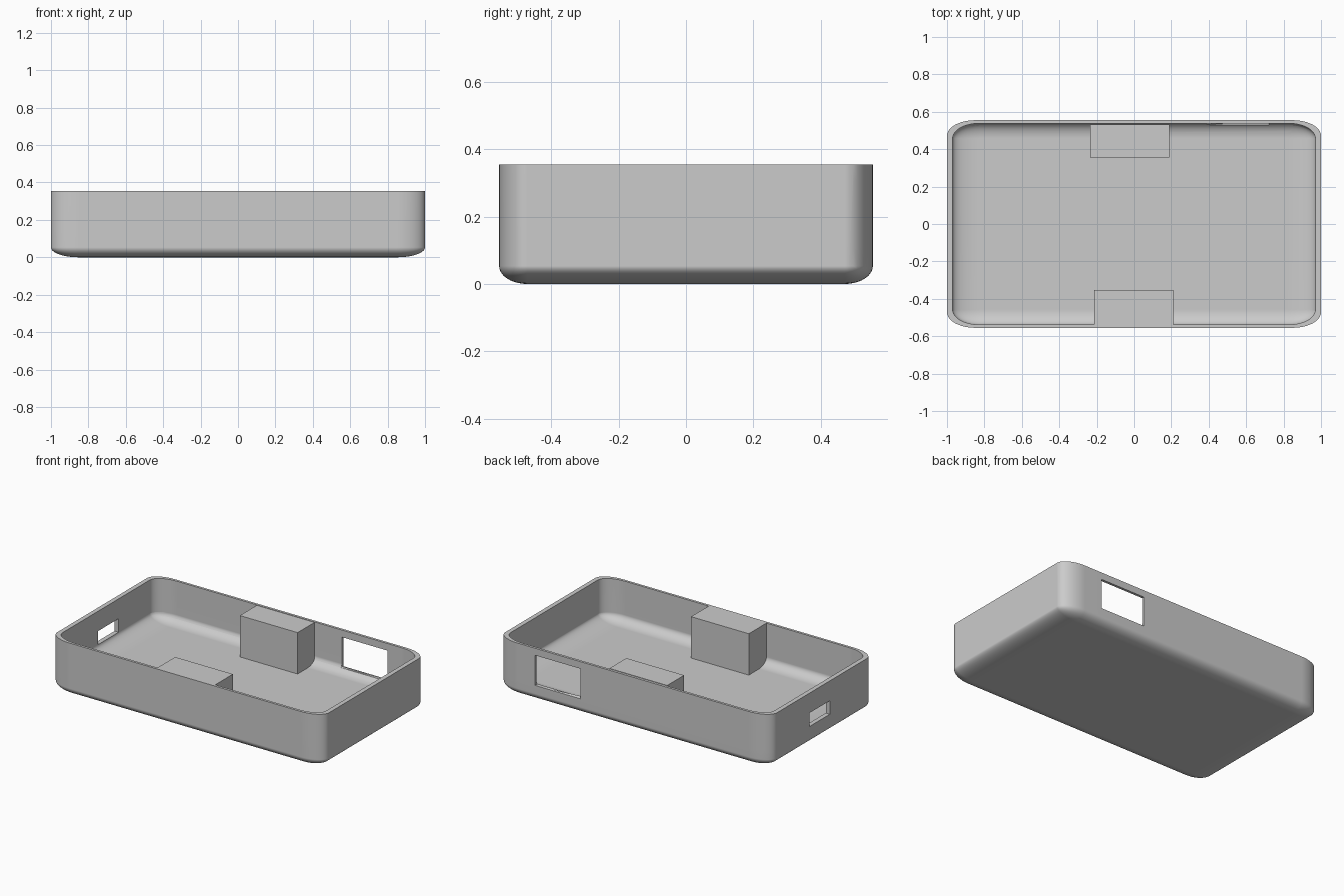
import bpy
import bmesh
from mathutils import Vector

HALF = Vector((1.0, 0.555, 0.355))   # half extents of the full rounded block
INNER = 0.97                         # cavity size relative to the shell
FLOOR = 0.08                         # height of the cavity floor

if "Cube" in bpy.data.objects:
    bpy.data.objects.remove(bpy.data.objects["Cube"], do_unlink=True)

grey = bpy.data.materials.new("light_grey_plastic")
grey.use_nodes = True
colour = (0.6, 0.6, 0.6, 1.0)
grey.diffuse_color = colour
grey.node_tree.nodes["Principled BSDF"].inputs["Base Color"].default_value = colour


def add_object(name, bm):
    bmesh.ops.recalc_face_normals(bm, faces=bm.faces[:])
    if bm.calc_volume(signed=True) < 0:
        bmesh.ops.reverse_faces(bm, faces=bm.faces[:])
    mesh = bpy.data.meshes.new(name)
    bm.to_mesh(mesh)
    bm.free()
    mesh.materials.append(grey)
    obj = bpy.data.objects.new(name, mesh)
    bpy.context.collection.objects.link(obj)
    return obj


def block(name, low, high):
    """Plain box between two corners."""
    low, high = Vector(low), Vector(high)
    bm = bmesh.new()
    bmesh.ops.create_cube(bm, size=1)
    bmesh.ops.scale(bm, vec=high - low, verts=bm.verts[:])
    bmesh.ops.translate(bm, vec=(low + high) / 2, verts=bm.verts[:])
    add_object(name, bm)


def cut_opening(bm, axis, side, span, heights):
    """Cut a rectangle through the wall facing along axis, with its reveal."""
    across = 1 - axis

    def wall_faces():
        return [f for f in bm.faces if abs(f.normal[axis]) > 0.3
                and f.calc_center_median()[axis] * side > 0.9 * HALF[axis]]

    for direction, positions in ((across, span), (2, heights)):
        normal = Vector((0, 0, 0))
        normal[direction] = 1
        for position in positions:
            faces = wall_faces()
            edges = list({e for f in faces for e in f.edges})
            verts = list({v for f in faces for v in f.verts})
            bmesh.ops.bisect_plane(bm, geom=verts + edges + faces, dist=1e-5,
                                   plane_co=normal * position, plane_no=normal)
            bm.normal_update()
    inside = []
    for f in wall_faces():
        c = f.calc_center_median()
        if span[0] < c[across] < span[1] and heights[0] < c.z < heights[1]:
            inside.append(f)
    bmesh.ops.delete(bm, geom=inside, context='FACES')
    bmesh.ops.bridge_loops(bm, edges=[e for e in bm.edges if e.is_boundary])
    bm.normal_update()


# Open tray: lower half of a rounded block
bm = bmesh.new()
bmesh.ops.create_cube(bm, size=2)
bmesh.ops.bevel(bm, geom=bm.edges[:], offset=0.15, segments=10,
                profile=0.5, affect='EDGES')
bmesh.ops.scale(bm, vec=HALF, verts=bm.verts[:])
bmesh.ops.bisect_plane(bm, geom=bm.verts[:] + bm.edges[:] + bm.faces[:],
                       plane_co=(0, 0, 0), plane_no=(0, 0, 1), clear_outer=True)

# Cavity: smaller copy with a raised floor, joined to the shell at the rim
rim_edges = [e for e in bm.edges if e.is_boundary]
result = bmesh.ops.duplicate(bm, geom=bm.verts[:] + bm.edges[:] + bm.faces[:])
cavity = [g for g in result["geom"] if isinstance(g, bmesh.types.BMVert)]
bmesh.ops.scale(bm, vec=(INNER, INNER, INNER), verts=cavity)
raised = FLOOR - HALF.z * (1 - INNER)
bmesh.ops.translate(bm, vec=(0, 0, raised),
                    verts=[v for v in cavity if v.co.z < -0.01])
twin = result["vert_map"]
for e in rim_edges:
    a, b = e.verts
    bm.faces.new((a, b, twin[b], twin[a]))
bmesh.ops.translate(bm, vec=(0, 0, HALF.z), verts=bm.verts[:])
bm.normal_update()

# Large window in the back wall, small port in the right-hand end
cut_opening(bm, axis=1, side=1, span=(0.387, 0.722), heights=(0.108, 0.308))
cut_opening(bm, axis=0, side=-1, span=(-0.083, 0.131), heights=(0.133, 0.223))

tray = add_object("tray_shell", bm)
bpy.ops.object.select_all(action='DESELECT')
tray.select_set(True)
bpy.context.view_layer.objects.active = tray
bpy.ops.object.shade_smooth_by_angle(angle=0.6)
weighted = tray.modifiers.new("even_shading", 'WEIGHTED_NORMAL')
weighted.keep_sharp = True

# Mounting blocks standing on the floor along the long walls, flush with the rim
wall = HALF.y * INNER
block("back_block", (-0.235, 0.355, 0.06), (0.19, 0.533, HALF.z))
block("front_block", (-0.215, -wall, 0.06), (0.21, -0.353, HALF.z))
